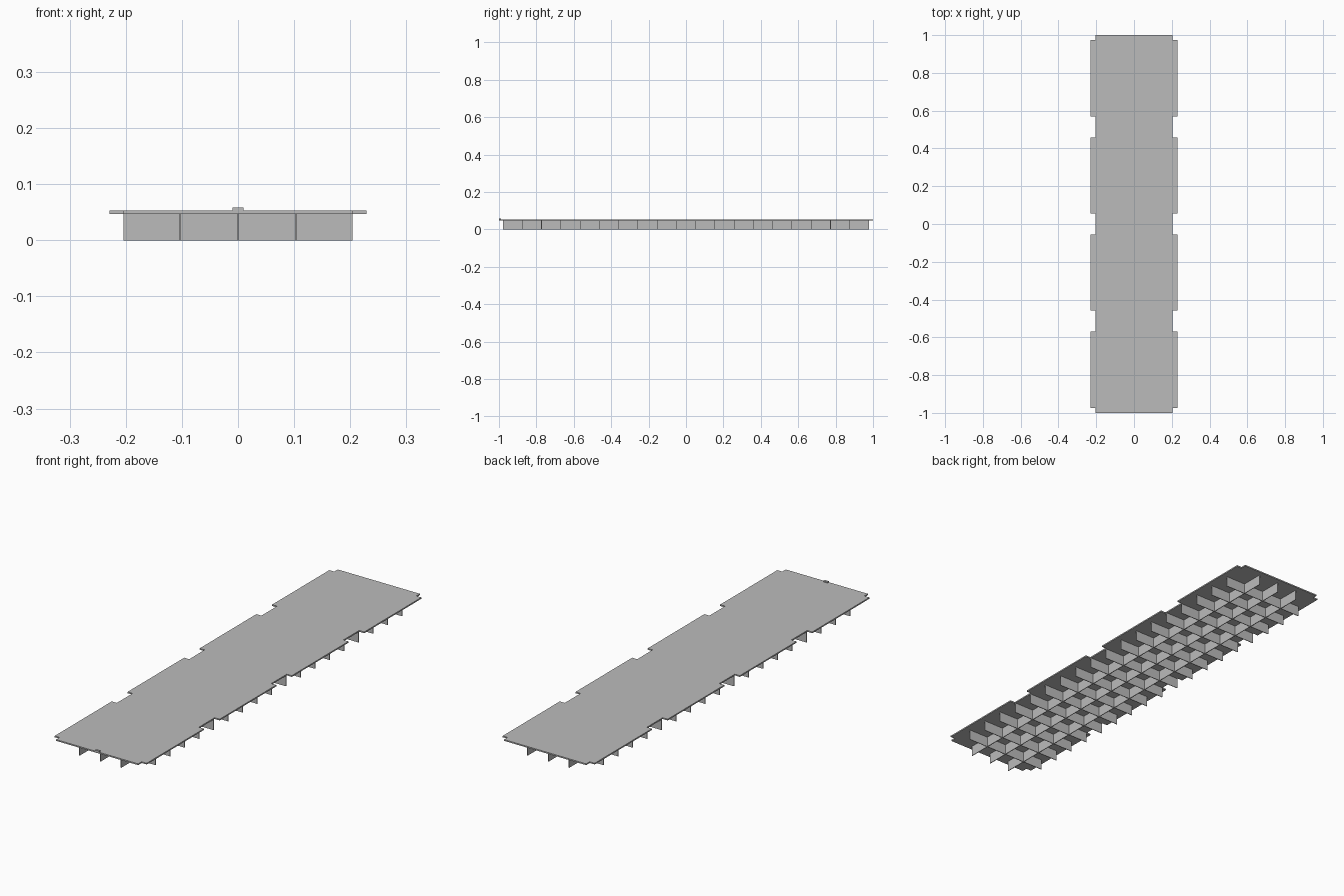
import bpy, bmesh

cube = bpy.data.objects.get("Cube")
if cube:
    bpy.data.objects.remove(cube, do_unlink=True)

grey = bpy.data.materials.new("plain grey")
grey.use_nodes = True
grey.diffuse_color = (0.5, 0.5, 0.5, 1)
bsdf = next(n for n in grey.node_tree.nodes if n.type == 'BSDF_PRINCIPLED')
bsdf.inputs["Base Color"].default_value = grey.diffuse_color

PITCH = 0.103          # rib spacing
RIB = 0.003            # rib thickness
Z0, Z1 = 0.047, 0.053  # deck underside and top
BODY, WING = 0.204, 0.229


def finish(name, bm):
    bmesh.ops.recalc_face_normals(bm, faces=bm.faces)
    mesh = bpy.data.meshes.new(name)
    bm.to_mesh(mesh)
    bm.free()
    mesh.materials.append(grey)
    obj = bpy.data.objects.new(name, mesh)
    bpy.context.collection.objects.link(obj)
    return obj


def box(name, x0, x1, y0, y1, z0, z1):
    bm = bmesh.new()
    bmesh.ops.create_cube(bm, size=1)
    for v in bm.verts:
        v.co = ((x0 + x1) / 2 + v.co.x * (x1 - x0),
                (y0 + y1) / 2 + v.co.y * (y1 - y0),
                (z0 + z1) / 2 + v.co.z * (z1 - z0))
    return finish(name, bm)


# Deck: one notched outline, extruded to its thickness
wings = [(-0.975, -0.569), (-0.457, -0.055), (0.055, 0.457), (0.569, 0.975)]
side = [(BODY, -1)]
for a, b in wings:
    side += [(BODY, a), (WING, a), (WING, b), (BODY, b)]
side.append((BODY, 1))
outline = side + [(-x, y) for x, y in reversed(side)]

bm = bmesh.new()
face = bm.faces.new([bm.verts.new((x, y, Z0)) for x, y in outline])
new = bmesh.ops.extrude_face_region(bm, geom=[face], use_keep_orig=True)["geom"]
bmesh.ops.translate(bm, vec=(0, 0, Z1 - Z0),
                    verts=[g for g in new if isinstance(g, bmesh.types.BMVert)])
finish("deck", bm)

# Lengthwise ribs under the deck
for i in (-1, 0, 1):
    x = i * PITCH
    box(f"long_rib_{i + 2}", x - RIB / 2, x + RIB / 2,
        -9.5 * PITCH, 9.5 * PITCH, 0, Z0)

# Crosswise ribs under the deck
for i in range(18):
    y = (i - 8.5) * PITCH
    box(f"cross_rib_{i + 1}", -BODY, BODY, y - RIB / 2, y + RIB / 2, 0, Z0)

# Small raised marker at the front edge
box("front_marker", -0.01, 0.01, -1, -0.99, Z1, 0.058)
